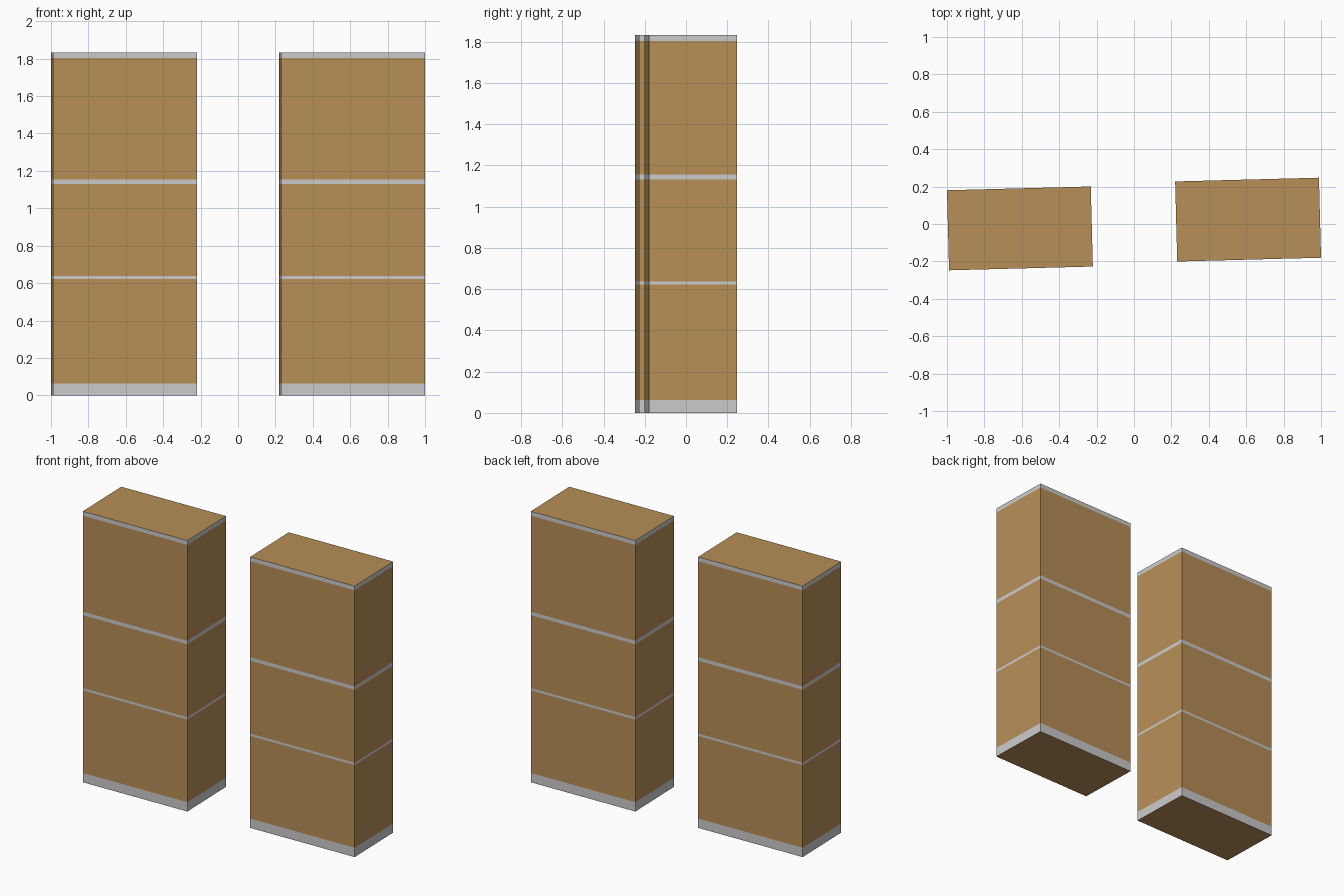
import bpy, bmesh, math

if "Cube" in bpy.data.objects:
    bpy.data.objects.remove(bpy.data.objects["Cube"])

WIDTH, DEPTH, TURN = 0.769, 0.428, math.radians(1.5)
# heights of the horizontal seams; odd layers are brown panels, even layers grey trim
LEVELS = [0, 0.063, 0.622, 0.638, 1.131, 1.155, 1.804, 1.833]

brown = bpy.data.materials.new("brown_panel")
brown.diffuse_color = (0.477, 0.274, 0.095, 1)
brown.use_nodes = True
brown.node_tree.nodes["Principled BSDF"].inputs["Base Color"].default_value = brown.diffuse_color
grey = bpy.data.materials.new("grey_trim")
grey.diffuse_color = (0.8, 0.8, 0.8, 1)
grey.use_nodes = True
grey.node_tree.nodes["Principled BSDF"].inputs["Base Color"].default_value = grey.diffuse_color


def cabinet(name, x, y):
    """Box with flush grey bands, split by horizontal edge loops."""
    bm = bmesh.new()
    w, d = WIDTH / 2, DEPTH / 2
    rings = [[bm.verts.new((cx, cy, z)) for cx, cy in
              ((-w, -d), (w, -d), (w, d), (-w, d))] for z in LEVELS]
    # side walls, alternating trim and panel
    for layer, (low, high) in enumerate(zip(rings, rings[1:])):
        for i in range(4):
            j = (i + 1) % 4
            face = bm.faces.new((low[i], low[j], high[j], high[i]))
            face.material_index = 1 if layer % 2 == 0 else 0
    # brown underside and top
    bm.faces.new(rings[0][::-1])
    bm.faces.new(rings[-1])
    mesh = bpy.data.meshes.new(name)
    mesh.materials.append(brown)
    mesh.materials.append(grey)
    bm.to_mesh(mesh)
    bm.free()
    ob = bpy.data.objects.new(name, mesh)
    ob.location = (x, y, 0)
    ob.rotation_euler.z = TURN
    bpy.context.collection.objects.link(ob)


# the pair sits point-symmetric about the origin
for name, side in (("left_cabinet", -1), ("right_cabinet", 1)):
    cabinet(name, side * 0.61, side * 0.0235)
